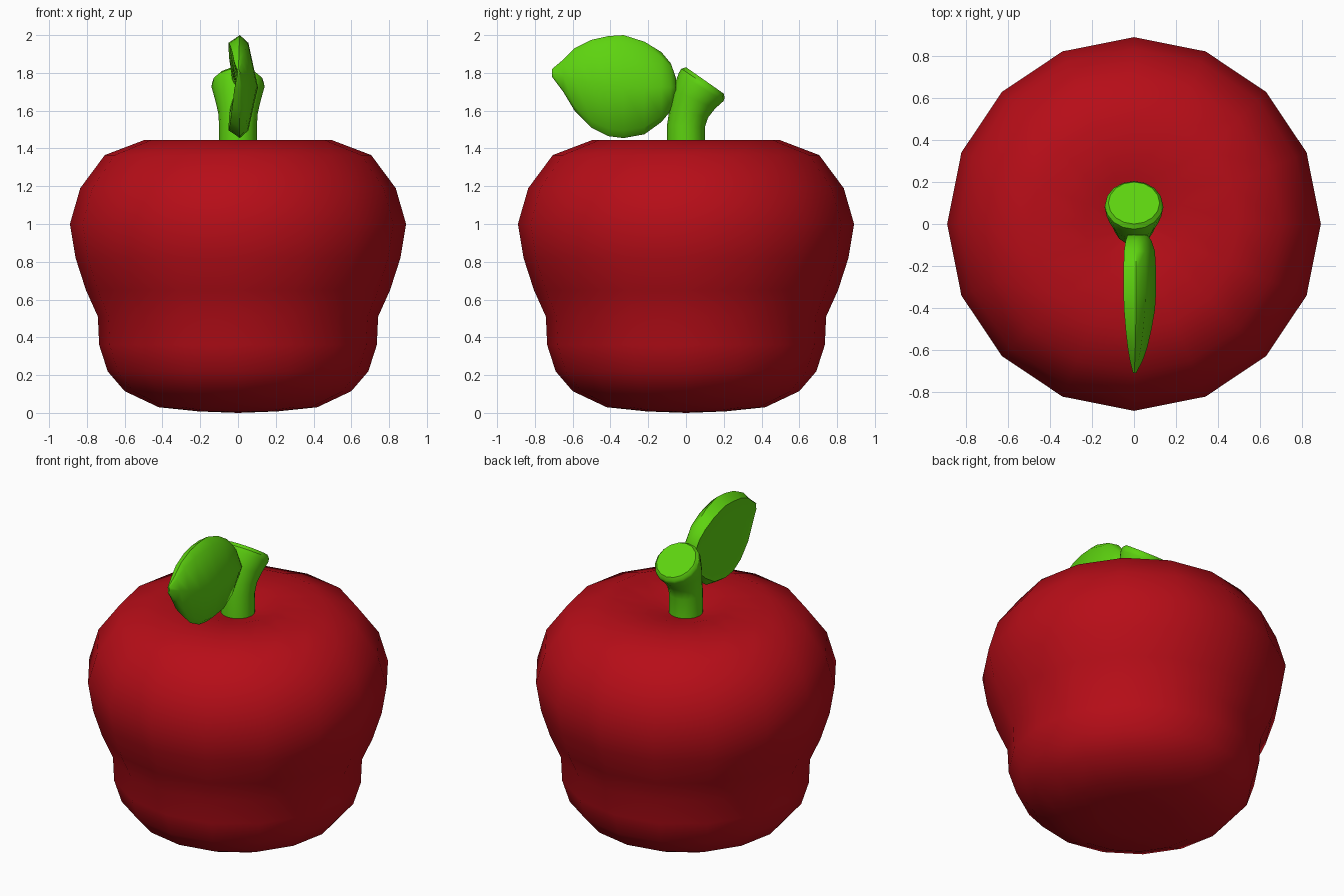
import bpy, bmesh
from math import cos, sin, pi, radians

if "Cube" in bpy.data.objects:
    bpy.data.objects.remove(bpy.data.objects["Cube"])


def material(name, rgb):
    m = bpy.data.materials.new(name)
    m.diffuse_color = (*rgb, 1)
    m.use_nodes = True
    m.node_tree.nodes["Principled BSDF"].inputs["Base Color"].default_value = m.diffuse_color
    return m


def loft(name, rings, mat, angle):
    """Skin a list of closed rings; a one-point ring is a pole, end rings are capped."""
    bm = bmesh.new()
    loops = [[bm.verts.new(p) for p in ring] for ring in rings]
    for a, b in zip(loops, loops[1:]):
        n = max(len(a), len(b))
        for i in range(n):
            j = (i + 1) % n
            if len(a) == 1:
                bm.faces.new((a[0], b[j], b[i]))
            elif len(b) == 1:
                bm.faces.new((a[i], a[j], b[0]))
            else:
                bm.faces.new((a[i], a[j], b[j], b[i]))
    for end in (loops[0], loops[-1]):
        if len(end) > 2:
            bm.faces.new(end)
    bmesh.ops.recalc_face_normals(bm, faces=bm.faces)
    mesh = bpy.data.meshes.new(name)
    bm.to_mesh(mesh)
    bm.free()
    mesh.materials.append(mat)
    ob = bpy.data.objects.new(name, mesh)
    bpy.context.collection.objects.link(ob)
    bpy.ops.object.select_all(action='DESELECT')
    ob.select_set(True)
    bpy.context.view_layer.objects.active = ob
    bpy.ops.object.shade_smooth_by_angle(angle=radians(angle))
    return ob


def circle(r, y, z, tilt=0, n=16):
    """Ring of radius r centred on (0, y, z), leaning towards +y by tilt degrees."""
    t = radians(tilt)
    return [(r * cos(a), y + r * sin(a) * cos(t), z - r * sin(a) * sin(t))
            for a in (2 * pi * i / n for i in range(n))]


red = material("red_skin", (0.47, 0.004, 0.009))
green = material("green_leaf", (0.11, 0.65, 0.005))

# Fruit: turned profile with a shallow dimple on top
profile = [(0.21, 0.008), (0.42, 0.03), (0.60, 0.115), (0.69, 0.22), (0.735, 0.36),
           (0.742, 0.51), (0.805, 0.65), (0.86, 0.82), (0.89, 1.0), (0.835, 1.19),
           (0.705, 1.365), (0.495, 1.445), (0.24, 1.43), (0.1, 1.39)]
loft("fruit", [[(0, 0, 0)]] + [circle(r, 0, z) for r, z in profile] + [[(0, 0, 1.37)]],
     red, 80)

# Stem: straight foot, then bending back and flaring to a slanted cut end
loft("stem", [circle(0.1, 0, 1.37), circle(0.1, 0, 1.52, 5), circle(0.105, 0.015, 1.59, 15),
              circle(0.122, 0.042, 1.66, 24), circle(0.14, 0.08, 1.725, 32),
              circle(0.138, 0.09, 1.745, 34), circle(0.122, 0.1, 1.76, 35)], green, 35)

# Leaf: cupped cross-section (height fraction, x) swept along y
section = [(-1, 0.01), (-0.85, -0.05), (0, -0.01), (0.85, -0.05),
           (1, 0.01), (0.85, 0.055), (0, 0.105), (-0.85, 0.055)]
# stations: y, bottom z, top z, thickness factor
stations = [(-0.71, 1.78, 1.82, 0.1), (-0.65, 1.70, 1.87, 0.4), (-0.59, 1.60, 1.93, 0.6),
            (-0.50, 1.51, 1.975, 0.8), (-0.41, 1.465, 1.995, 0.95), (-0.33, 1.455, 2.0, 1),
            (-0.22, 1.475, 1.965, 1), (-0.13, 1.54, 1.91, 0.95), (-0.08, 1.60, 1.85, 0.8),
            (-0.052, 1.67, 1.77, 0.6)]
loft("leaf", [[(x * k, y, (lo + hi) / 2 + t * (hi - lo) / 2) for t, x in section]
              for y, lo, hi, k in stations], green, 50)
